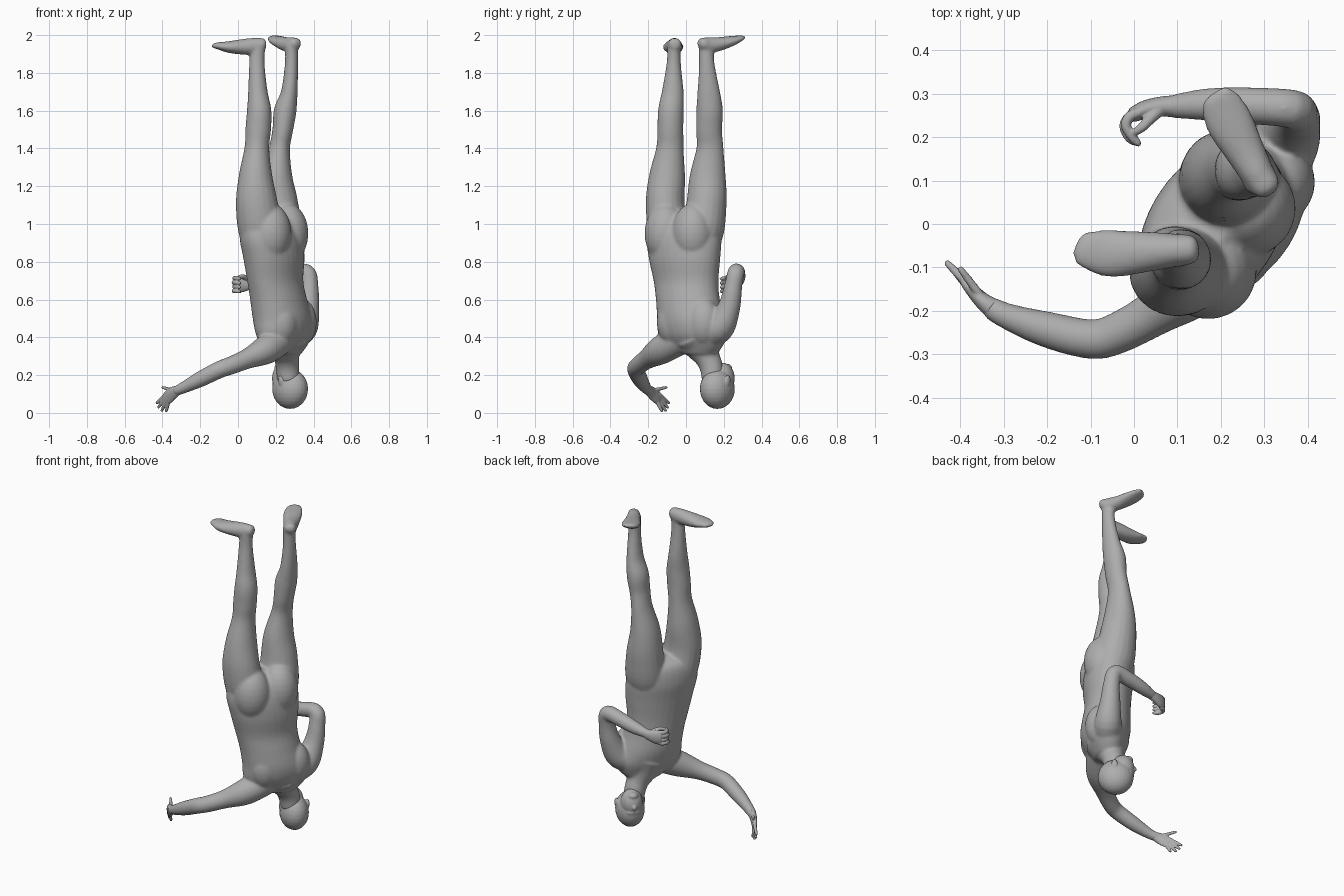
import bpy, bmesh, math
from mathutils import Vector, Matrix

skin = bpy.data.materials.new("matte grey")
skin.diffuse_color = (0.42, 0.42, 0.42, 1)

X, Y, Z = Vector((1, 0, 0)), Vector((0, 1, 0)), Vector((0, 0, 1))
SIDE = Vector((0.53, 0.85, 0)).normalized()     # across the hips and shoulders
FRONT = Vector((-0.85, 0.53, 0)).normalized()   # way the chest faces


def spline(p0, p1, p2, p3, t):
    return [0.5 * (2 * b + (c - a) * t + (2 * a - 5 * b + 4 * c - d) * t * t
                   + (3 * b - a - 3 * c + d) * t ** 3)
            for a, b, c, d in zip(p0, p1, p2, p3)]


def loft(bm, keys, ref, sides=20, steps=5, level=False):
    """Smooth tube through keys (x, y, z, radius along ref, other radius)."""
    keys = [k if len(k) == 5 else k + (k[3],) for k in keys]
    k = [keys[0]] + keys + [keys[-1]]
    rows = [spline(*k[i:i + 4], s / steps)
            for i in range(len(keys) - 1) for s in range(steps)] + [keys[-1]]
    pts = [Vector(r[:3]) for r in rows]
    rings = []
    for i, r in enumerate(rows):
        t = (pts[min(i + 1, len(pts) - 1)] - pts[max(i - 1, 0)]).normalized()
        if level:
            t = Z
        u = (ref - t * ref.dot(t)).normalized()
        v = t.cross(u)
        rings.append([bm.verts.new(pts[i] + u * r[3] * math.cos(a) + v * r[4] * math.sin(a))
                      for a in (2 * math.pi * j / sides for j in range(sides))])
    for a, b in zip(rings, rings[1:]):
        for j in range(sides):
            n = (j + 1) % sides
            bm.faces.new((a[j], a[n], b[n], b[j]))
    bm.faces.new(rings[0][::-1])
    bm.faces.new(rings[-1])


def blob(bm, centre, front, radii):
    """Ellipsoid with radii along front, side and up."""
    side = front.cross(Z)
    m = Matrix((front * radii[0], side * radii[1], Z * radii[2])).transposed().to_4x4()
    m.translation = centre
    bmesh.ops.create_uvsphere(bm, u_segments=24, v_segments=14, radius=1, matrix=m)


def finish(name, bm, voxel, smooth):
    bmesh.ops.recalc_face_normals(bm, faces=bm.faces)
    me = bpy.data.meshes.new(name)
    bm.to_mesh(me)
    bm.free()
    me.materials.append(skin)
    me.shade_smooth()
    ob = bpy.data.objects.new(name, me)
    bpy.context.collection.objects.link(ob)
    r = ob.modifiers.new("fuse", 'REMESH')
    r.mode, r.voxel_size, r.use_smooth_shade = 'VOXEL', voxel, True
    s = ob.modifiers.new("soften", 'SMOOTH')
    s.factor, s.iterations = 0.5, smooth


body = bmesh.new()

# torso, from the crotch down to the neck root
loft(body, [(.165, -.005, 1.08, .11, .05), (.165, -.005, 1.03, .19, .115),
            (.175, -.01, .93, .215, .143), (.19, -.008, .82, .205, .142),
            (.197, 0, .70, .185, .132), (.215, .01, .60, .18, .138),
            (.235, .025, .50, .19, .143), (.245, .035, .42, .2, .128),
            (.245, .045, .36, .17, .1), (.25, .07, .31, .1, .075)],
     SIDE, sides=32, level=True)
for s in (-1, 1):
    # buttocks and shoulder blades, mostly sunk into the torso
    blob(body, Vector((.215, -.035, .95)) + SIDE * s * .085, FRONT, (.113, .112, .16))
    blob(body, Vector((.278, .015, .48)) + SIDE * s * .09, FRONT, (.09, .095, .13))

# legs, with tops tapering away inside the pelvis
loft(body, [(.15, -.05, .78, .04, .04), (.125, -.085, .93, .112, .105),
            (.10, -.11, 1.1, .112, .103),
            (.093, -.1, 1.25, .09, .096), (.10, -.085, 1.4, .066, .073),
            (.107, -.083, 1.5, .068, .069), (.112, -.08, 1.6, .065, .068),
            (.105, -.07, 1.7, .052, .058), (.10, -.065, 1.85, .041, .038),
            (.105, -.063, 1.95, .041, .035)], X)
loft(body, [(.2, .04, .78, .04, .04), (.22, .08, .93, .115, .11),
            (.212, .108, 1.1, .108, .107),
            (.205, .115, 1.25, .084, .096), (.22, .127, 1.4, .056, .072),
            (.237, .122, 1.5, .055, .069), (.25, .125, 1.6, .06, .071),
            (.272, .12, 1.7, .044, .06), (.283, .11, 1.85, .035, .041),
            (.282, .107, 1.95, .035, .041)], X)

# feet, heel to toe
loft(body, [(.149, -.057, 1.96, .012, .015), (.137, -.058, 1.957, .03, .032),
            (.10, -.06, 1.943, .044, .038), (.03, -.064, 1.938, .042, .047),
            (-.05, -.068, 1.937, .031, .055), (-.10, -.06, 1.943, .02, .048),
            (-.124, -.052, 1.943, .014, .037), (-.135, -.048, 1.943, .006, .02)], Z)
loft(body, [(.317, .07, 1.963, .012, .015), (.309, .081, 1.96, .028, .032),
            (.285, .115, 1.948, .042, .039), (.257, .165, 1.951, .038, .046),
            (.222, .23, 1.966, .029, .055), (.203, .27, 1.978, .02, .051),
            (.193, .294, 1.986, .014, .04), (.187, .305, 1.99, .007, .022)], Z)

# arm reaching out
loft(body, [(.24, -.01, .40, .08), (.15, -.128, .335, .077), (.05, -.203, .287, .054),
            (-.04, -.252, .25, .048), (-.1, -.265, .228, .046), (-.2, -.243, .178, .042),
            (-.29, -.213, .133, .031), (-.335, -.19, .113, .026)], Z)
# arm folded across the front
loft(body, [(.27, .09, .42, .085), (.342, .175, .45, .08), (.37, .228, .56, .06),
            (.378, .25, .67, .048), (.362, .265, .744, .045), (.27, .272, .733, .043),
            (.17, .275, .71, .038), (.08, .27, .69, .026)], SIDE + FRONT * .3 + Y * .5)

# neck, flaring into the shoulders
loft(body, [(.25, .065, .4, .13), (.25, .09, .34, .09), (.257, .115, .29, .067),
            (.262, .135, .24, .062), (.268, .145, .17, .06)], X)
finish("body", body, .007, 12)

# head with jaw, brow, nose, lips, chin and ears
head = bmesh.new()
FACE = Vector((-.75, .66, 0)).normalized()
ear_line = FACE.cross(Z)
mid = Vector((.276, .166, 0))
for out, z, radii in ((0, .127, (.103, .084, .106)), (.04, .183, (.068, .064, .083)),
                      (.082, .142, (.024, .045, .016)), (.104, .178, (.017, .013, .016)),
                      (.096, .162, (.014, .008, .022)), (.09, .206, (.014, .024, .01)),
                      (.076, .24, (.024, .03, .02))):
    blob(head, mid + FACE * out + Z * z, FACE, radii)
for s in (-1, 1):
    blob(head, mid + ear_line * s * .079 - FACE * .005 + Z * .172, FACE, (.018, .011, .03))
    blob(head, mid + ear_line * s * .03 + FACE * .07 + Z * .188, FACE, (.02, .022, .024))
finish("head", head, .005, 5)

# open hand: palm, four spread fingers and thumb
hand = bmesh.new()
loft(hand, [(-.32, -.198, .12, .026, .025), (-.345, -.18, .105, .034, .02),
            (-.37, -.155, .083, .036, .015), (-.385, -.14, .07, .03, .011)],
     Vector((-.4, .3, 1)))
for root, tip in (((-.39, -.13, .088), (-.433, -.087, .05)),
                  ((-.388, -.137, .074), (-.424, -.094, .026)),
                  ((-.382, -.143, .06), (-.405, -.105, .008)),
                  ((-.37, -.15, .052), (-.38, -.125, .006)),
                  ((-.35, -.17, .12), (-.402, -.1, .136))):
    a, b = Vector(root), Vector(tip)
    back = a + (a - b) * .3
    loft(hand, [(*back, .011), (*a, .0105), (*a.lerp(b, .6), .009),
                (*a.lerp(b, .95), .007), (*b, .003)], Vector((.5, .5, .6)), sides=12)
finish("open_hand", hand, .0035, 2)

# curled hand: palm, four bent fingers and thumb
fist = bmesh.new()
loft(fist, [(.1, .271, .693, .026, .026), (.06, .27, .686, .034, .023),
            (.025, .263, .682, .042, .021), (-.005, .25, .68, .041, .017)], Z)
for i in range(4):
    z = .646 + i * .0225
    bend = .008 * (i % 2)
    loft(fist, [(.015, .258, z, .012), (-.01, .247, z, .0125), (-.022 + bend / 2, .225, z, .012),
                (-.01 + bend, .198, z - .002, .011), (.01, .186, z - .003, .008),
                (.016, .184, z - .003, .004)], Z, sides=12)
loft(fist, [(.055, .26, .705, .015), (.035, .24, .718, .013), (.018, .222, .722, .011),
            (0, .21, .718, .008), (-.005, .206, .716, .004)], Z, sides=12)
finish("curled_hand", fist, .0035, 2)
